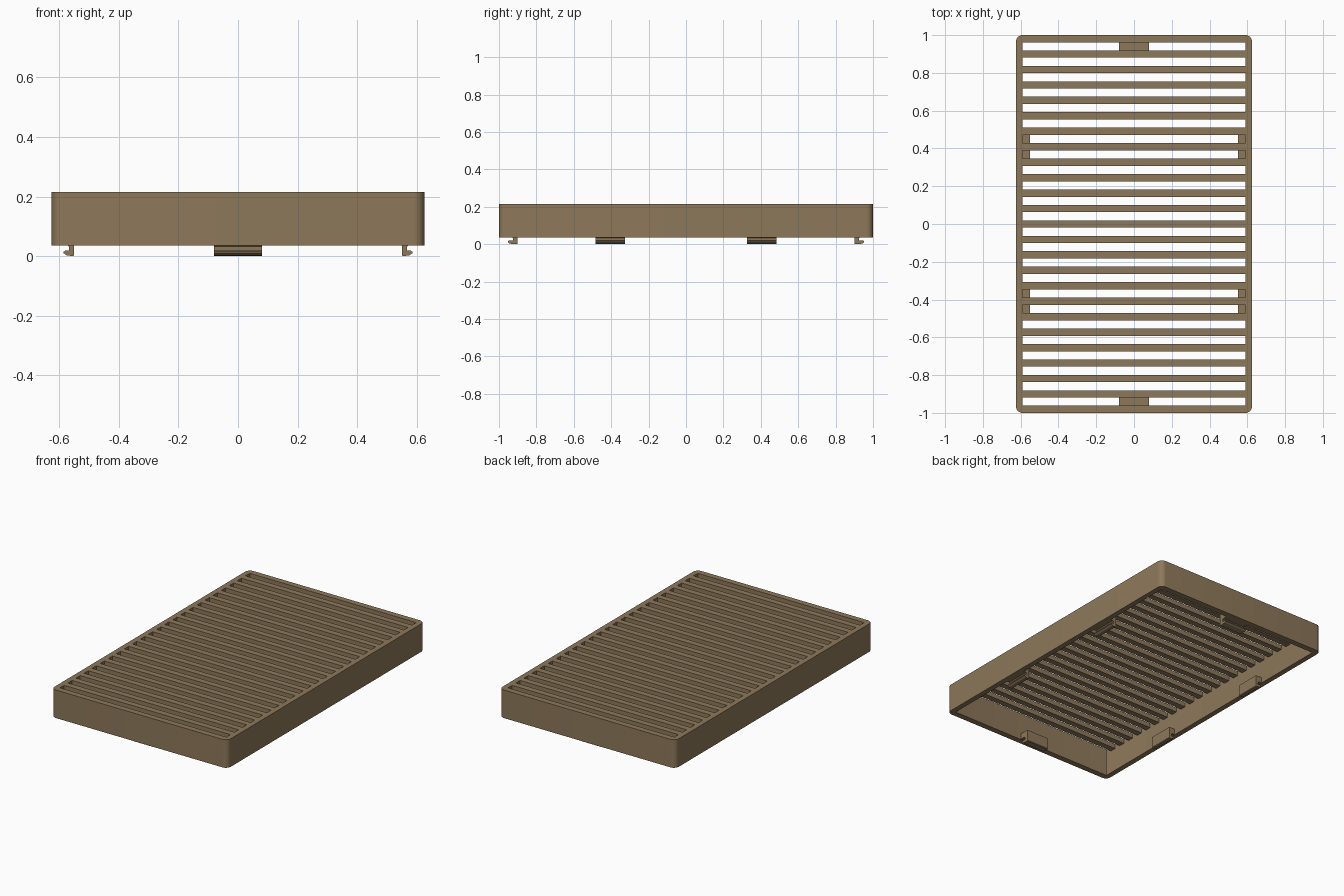
import bpy, bmesh, math

if "Cube" in bpy.data.objects:
    bpy.data.objects.remove(bpy.data.objects["Cube"])

HX, HY = 0.625, 1.0          # outer half sizes
IX, IY = 0.591, 0.962        # inner half sizes
Z0, Z1 = 0.036, 0.216        # shell bottom and top
SLAT_T = 0.03                # slat thickness
PITCH, SLAT_W = 0.0818, 0.039
R = 0.035                    # outer corner radius

tan = bpy.data.materials.new("tan plastic")
tan.diffuse_color = (0.27, 0.19, 0.104, 1)
tan.use_nodes = True
tan.node_tree.nodes["Principled BSDF"].inputs["Base Color"].default_value = tan.diffuse_color


def finish(name, bm):
    bmesh.ops.recalc_face_normals(bm, faces=bm.faces)
    me = bpy.data.meshes.new(name)
    bm.to_mesh(me)
    bm.free()
    me.materials.append(tan)
    ob = bpy.data.objects.new(name, me)
    bpy.context.collection.objects.link(ob)
    return ob


def rounded_loop(hx, hy, r, n=8):
    pts = []
    for q, (sx, sy) in enumerate([(1, 1), (-1, 1), (-1, -1), (1, -1)]):
        for i in range(n + 1):
            a = math.pi / 2 * (q + i / n)
            pts.append((sx * (hx - r) + r * math.cos(a), sy * (hy - r) + r * math.sin(a)))
    return pts


# Wall frame: rounded outside, nearly square inside, open top and bottom
bm = bmesh.new()
rings = []
for pts, z in [(rounded_loop(HX, HY, R), Z0), (rounded_loop(HX, HY, R), Z1),
               (rounded_loop(IX, IY, 0.004), Z1), (rounded_loop(IX, IY, 0.004), Z0)]:
    rings.append([bm.verts.new((x, y, z)) for x, y in pts])
for k in range(4):
    a, b = rings[k], rings[(k + 1) % 4]
    for i in range(len(a)):
        j = (i + 1) % len(a)
        bm.faces.new((a[i], a[j], b[j], b[i]))
frame = finish("wall_frame", bm)
bpy.context.view_layer.objects.active = frame
frame.select_set(True)
bpy.ops.object.shade_smooth_by_angle(angle=math.radians(35))
frame.select_set(False)

# Slats across the top
for i in range(-11, 12):
    bm = bmesh.new()
    bmesh.ops.create_cube(bm, size=1)
    for v in bm.verts:
        v.co = (v.co.x * 2 * (IX + 0.002), v.co.y * SLAT_W + i * PITCH,
                v.co.z * SLAT_T + Z1 - SLAT_T / 2)
    finish(f"slat_{i + 12}", bm)


# Snap clips: bracket off the wall, stem down, hook pointing outward
def clip(name, wall, depth, reach, stem, angle, along):
    """wall: wall distance, depth: stem offset, reach: hook length, along: offset sideways."""
    s0 = wall - depth
    s1 = s0 + stem
    tip = s0 + reach
    prof = [(wall + 0.002, 0.075), (s0, 0.075), (s0, 0.004), (s0 + 0.004, 0.0),
            (tip - 0.010, 0.003), (tip, 0.010), (tip, 0.015), (tip - 0.006, 0.019),
            (s1, 0.019), (s1, 0.032), (s1 + 0.006, 0.038), (wall + 0.002, 0.038)]
    c, s = round(math.cos(angle)), round(math.sin(angle))
    bm = bmesh.new()
    ends = []
    for w in (-0.08, 0.08):
        t = w + along
        ends.append([bm.verts.new((c * d - s * t, s * d + c * t, z)) for d, z in prof])
    a, b = ends
    bm.faces.new(a)
    bm.faces.new(b)
    for i in range(len(a)):
        j = (i + 1) % len(a)
        bm.faces.new((a[i], a[j], b[j], b[i]))
    finish(name, bm)


for k, side in enumerate(("right", "left")):
    for along in (-0.405, 0.405):
        clip(f"{side}_clip", IX, 0.041, 0.035, 0.017, k * math.pi, along)
for k, side in enumerate(("back", "front")):
    clip(f"{side}_clip", IY, 0.062, 0.053, 0.024, math.pi / 2 + k * math.pi, 0)
